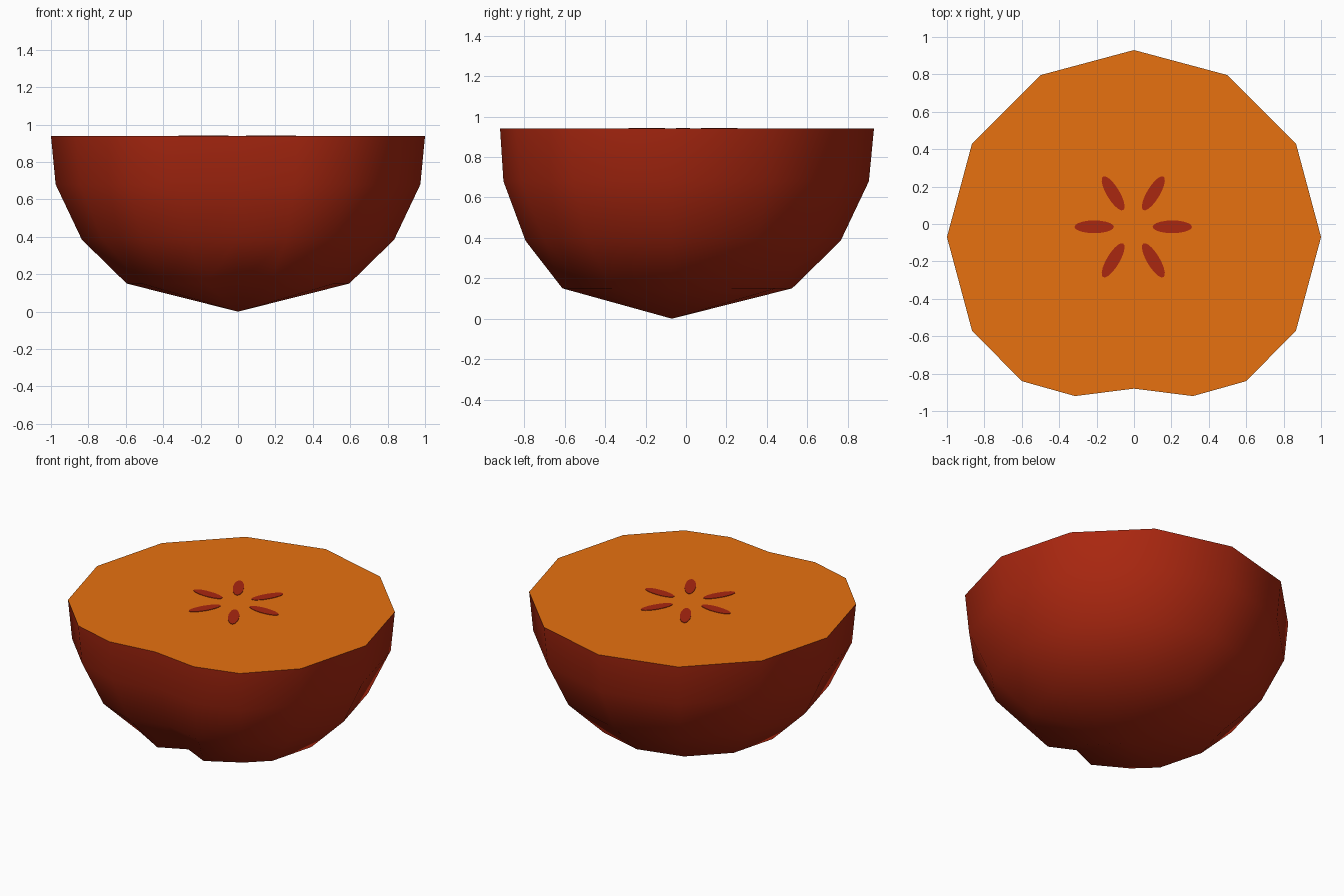
import bpy, bmesh, math

if "Cube" in bpy.data.objects:
    bpy.data.objects.remove(bpy.data.objects["Cube"])

TOP, CY = 0.94, -0.07   # cut height and y of the body's centre


def material(name, col):
    m = bpy.data.materials.new(name)
    m.diffuse_color = (*col, 1)
    m.use_nodes = True
    m.node_tree.nodes["Principled BSDF"].inputs["Base Color"].default_value = m.diffuse_color
    return m


SKIN = material("red skin", (0.40, 0.02, 0.005))
FLESH = material("orange flesh", (0.80, 0.165, 0.005))


def make(name, bm, mat, smooth=False):
    bmesh.ops.recalc_face_normals(bm, faces=bm.faces)
    me = bpy.data.meshes.new(name)
    for f in bm.faces:
        f.smooth = smooth
    bm.to_mesh(me)
    bm.free()
    me.materials.append(mat)
    ob = bpy.data.objects.new(name, me)
    bpy.context.collection.objects.link(ob)
    return ob


def outline(r, t):
    """Ring of radius r: round at the back, dimpled at the front (t: 0 rim, 1 bottom)."""
    mix = lambda a, b: a + (b - a) * t
    half = [(math.cos(math.radians(a)), math.sin(math.radians(a))) for a in (60, 30, 0, -30)]
    half += [(mix(0.60, 0.644), mix(-0.77, -0.71)), (mix(0.315, 0.29), mix(-0.85, -0.91))]
    pts = [(0, 1)] + half + [(0, mix(-0.81, -0.77))] + [(-x, y) for x, y in reversed(half)]
    return [(x * r, CY + y * r) for x, y in pts]


# Skin: stacked rings (radius, height, dimple mix) closed by a bottom point
RINGS = [(1.0, TOP, 0), (0.975, 0.68, 0.08), (0.835, 0.385, 0.28), (0.595, 0.15, 1)]
bm = bmesh.new()
loops = [[bm.verts.new((x, y, z)) for x, y in outline(r, t)] for r, z, t in RINGS]
tip = bm.verts.new((0, CY, 0))
n = len(loops[0])
for i in range(n):
    j = (i + 1) % n
    for a, b in zip(loops, loops[1:]):
        bm.faces.new((a[i], a[j], b[j], b[i]))
    bm.faces.new((loops[-1][i], loops[-1][j], tip))
# the open bowl must face outwards and downwards
make("skin", bm, SKIN, True)

# Flesh: flat cut face
bm = bmesh.new()
f = bm.faces.new([bm.verts.new((x, y, TOP)) for x, y in reversed(outline(1.0, 0))])
make("cut_face", bm, FLESH)

# Seeds: six thin oval plates around the core
bm = bmesh.new()
for a in (0, 59, 121, 180, 239, 301):
    c, s = math.cos(math.radians(a)), math.sin(math.radians(a))
    ring = []
    for k in range(20):
        q = k * math.tau / 20
        u, v = 0.209 + 0.105 * math.cos(q), 0.034 * math.sin(q)
        ring.append(bm.verts.new((-0.004 + u * c - v * s, -0.015 + u * s + v * c, TOP - 0.002)))
    face = bm.faces.new(ring)
    ext = bmesh.ops.extrude_face_region(bm, geom=[face])
    for v in ext["geom"]:
        if isinstance(v, bmesh.types.BMVert):
            v.co.z += 0.005
make("seeds", bm, SKIN)
